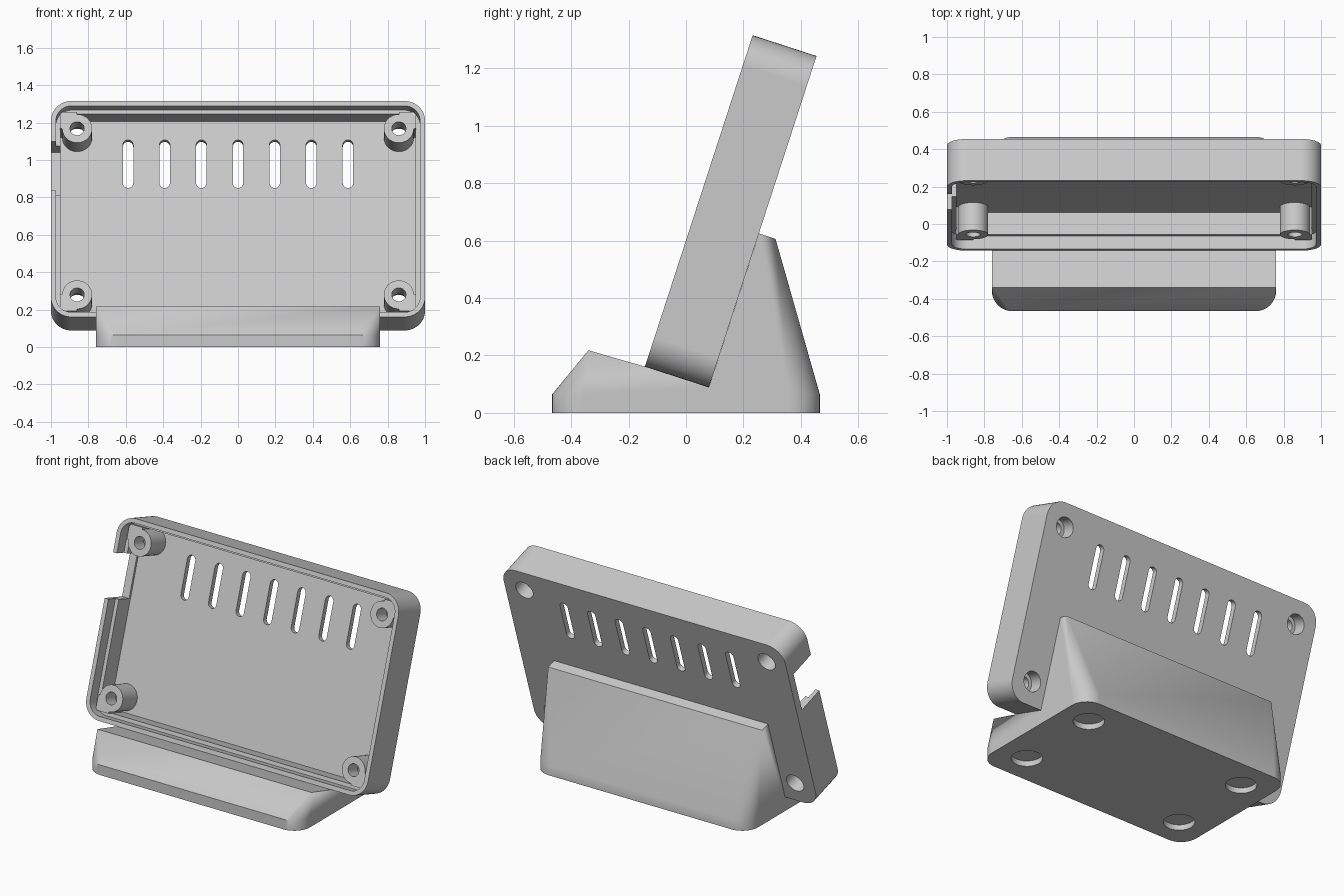
import bpy, bmesh, math
from mathutils import Matrix

cube = bpy.data.objects.get("Cube")
if cube:
    bpy.data.objects.remove(cube, do_unlink=True)

grey = bpy.data.materials.new("light grey plastic")
grey.use_nodes = True
grey.diffuse_color = (0.59, 0.59, 0.59, 1)
grey.node_tree.nodes["Principled BSDF"].inputs["Base Color"].default_value = grey.diffuse_color

# Leaning case frame: x across, y up the case, z out of the open front
LEAN = Matrix.Translation((0, -0.143, 0.161)) @ Matrix.Rotation(math.radians(72), 4, 'X')
FLAT = Matrix.Identity(4)
H, D = 1.214, 0.234       # case height and depth
FLOOR = -0.2              # inner floor level
HALF_W, HALF_D = 0.76, 0.466   # stand half sizes


def arc(cx, cy, r, start, end, n):
    return [(cx + r * math.cos(math.radians(start + (end - start) * i / n)),
             cy + r * math.sin(math.radians(start + (end - start) * i / n))) for i in range(n + 1)]


def circle(cx, cy, r):
    return arc(cx, cy, r, 0, 360, 40)[:-1]


def round_rect(x0, y0, x1, y1, r, n=10):
    return (arc(x1 - r, y1 - r, r, 0, 90, n) + arc(x0 + r, y1 - r, r, 90, 180, n)
            + arc(x0 + r, y0 + r, r, 180, 270, n) + arc(x1 - r, y0 + r, r, 270, 360, n))


def make(name, bm, matrix):
    bm.transform(matrix)
    bmesh.ops.recalc_face_normals(bm, faces=bm.faces[:])
    mesh = bpy.data.meshes.new(name)
    bm.to_mesh(mesh)
    bm.free()
    mesh.materials.append(grey)
    obj = bpy.data.objects.new(name, mesh)
    bpy.context.collection.objects.link(obj)
    return obj


def prism(name, outline, low, high, matrix):
    bm = bmesh.new()
    face = bm.faces.new([bm.verts.new((a, b, low)) for a, b in outline])
    new = bmesh.ops.extrude_face_region(bm, geom=[face])["geom"]
    bmesh.ops.translate(bm, verts=[v for v in new if isinstance(v, bmesh.types.BMVert)],
                        vec=(0, 0, high - low))
    bm.faces.ensure_lookup_table()
    return make(name, bm, matrix)


def combine(target, tool, operation='DIFFERENCE'):
    mod = target.modifiers.new("combine", 'BOOLEAN')
    mod.operation, mod.object, mod.solver = operation, tool, 'EXACT'
    bpy.context.view_layer.objects.active = target
    bpy.ops.object.modifier_apply(modifier=mod.name)
    bpy.data.objects.remove(tool, do_unlink=True)


def smooth(obj):
    bpy.ops.object.select_all(action='DESELECT')
    obj.select_set(True)
    bpy.context.view_layer.objects.active = obj
    bpy.ops.object.shade_smooth_by_angle(angle=math.radians(30))
    obj.modifiers.new("flat large faces", 'WEIGHTED_NORMAL').keep_sharp = True


# Case shell with a stepped rim
case = prism("case", round_rect(-1, 0, 1, H, 0.11), -D, 0, LEAN)
for inset, radius, depth in ((0.027, 0.083, -0.075), (0.05, 0.06, FLOOR)):
    outline = round_rect(inset - 1, inset, 1 - inset, H - inset, radius)
    combine(case, prism("cavity", outline, depth, 0.1, LEAN))

# Screw posts, squared off into the corners, with counterbored holes
spots = [(sx, sy) for sx in (-1, 1) for sy in (-1, 1)]
for sx, sy in spots:
    cx, cy = sx * 0.86, H / 2 + sy * 0.467
    post = [(sx * x + cx, sy * y + cy) for x, y in
            arc(0, 0, 0.08, 90, 360, 30) + [(0.092, 0), (0.092, 0.08), (0.08, 0.092), (0, 0.092)]]
    combine(case, prism("post", post, FLOOR - 0.015, -0.045, LEAN), 'UNION')
    combine(case, prism("screw_hole", circle(cx, cy, 0.038), -0.4, 0.1, LEAN))
    combine(case, prism("counterbore", circle(cx, cy, 0.06), -0.4, -0.15, LEAN))

# Ventilation slots
for i in range(-3, 4):
    x = i * 0.196
    slot = round_rect(x - 0.028, 0.79, x + 0.028, 1.06, 0.0279)
    combine(case, prism("vent", slot, -0.4, -0.1, LEAN))

# Cable notch in one side wall
notch = [(-1.1, 0.71), (-0.945, 0.71), (-0.945, 0.985), (-1.1, 0.985)]
combine(case, prism("notch", notch, -0.185, 0.1, LEAN))
smooth(case)

# Stand: rounded foot tapering to straight upper edges, with a cradle for the case
bm = bmesh.new()
outline = round_rect(-HALF_W, -HALF_D, HALF_W, HALF_D, 0.11)
foot, ring = [[bm.verts.new((x, y, z)) for x, y in outline] for z in (0, 0.065)]
cradle = [(-0.34, 0.218), (-0.143, 0.161), (0.08, 0.089), (0.254, 0.625), (0.312, 0.606)]
left, right = [[bm.verts.new((x, y, z)) for y, z in cradle] for x in (HALF_W, -HALF_W)]
bm.faces.new(foot)
for i in range(len(cradle) - 1):
    bm.faces.new((left[i], left[i + 1], right[i + 1], right[i]))
# Upper corner met by each rounded corner, and upper edge of the wall that follows it
corners = [left[-1], right[-1], right[0], left[0]]
edges = [[right[-1], left[-1]], right, [left[0], right[0]], left[::-1]]
per_corner = len(ring) // 4
for i in range(len(ring)):
    j, side = (i + 1) % len(ring), i // per_corner
    bm.faces.new((foot[i], foot[j], ring[j], ring[i]))
    if j // per_corner == side:
        bm.faces.new((ring[i], ring[j], corners[side]))
    else:
        upper = edges[side] if side != 1 else right
        bm.faces.new([ring[i], ring[j]] + upper)
stand = make("stand", bm, FLAT)

# Foot pad recesses
for sx, sy in spots:
    combine(stand, prism("pad_recess", circle(sx * 0.567, sy * 0.275, 0.09), -0.1, 0.035, FLAT))
smooth(stand)
